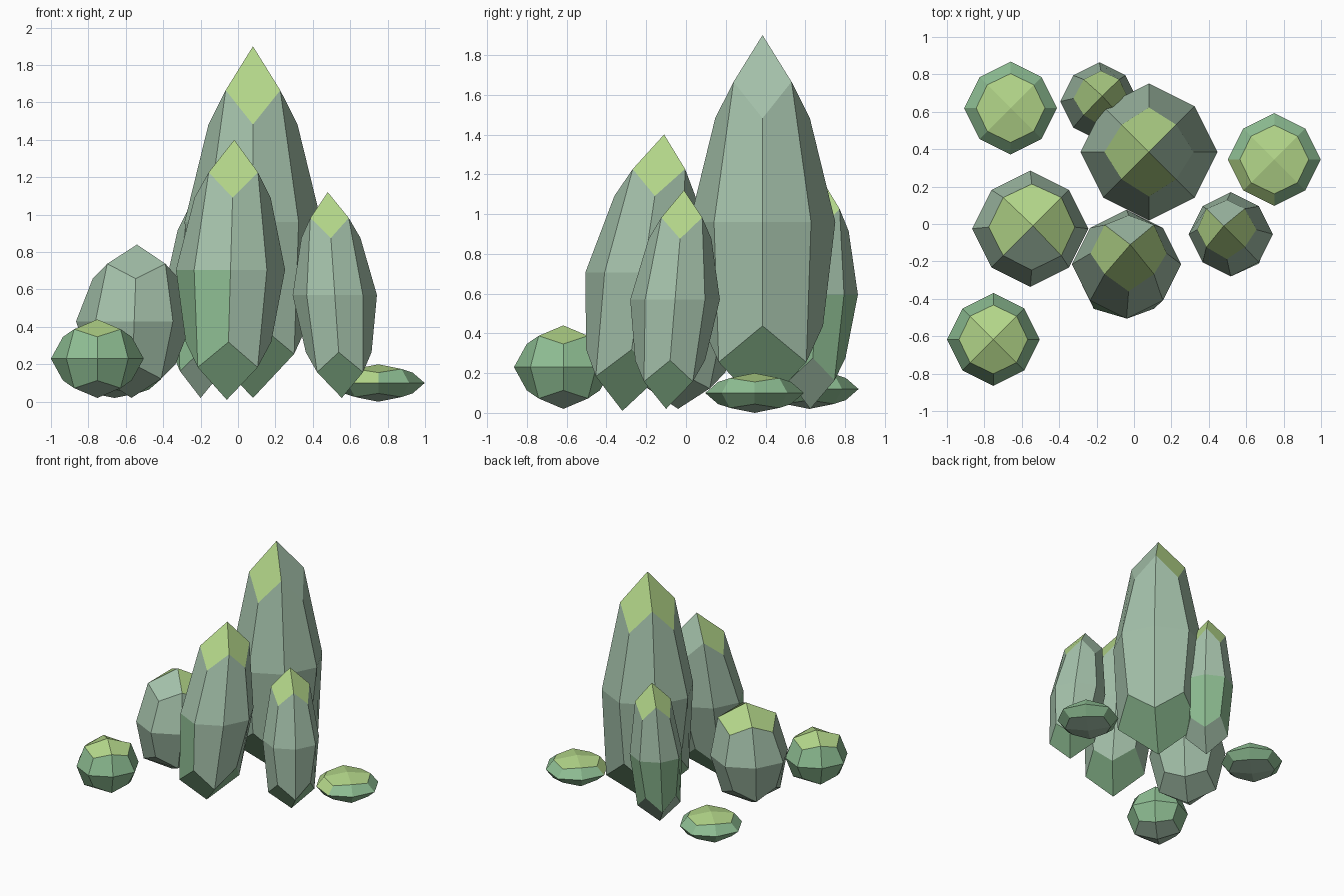
import bpy, bmesh, math
from mathutils import Vector

if "Cube" in bpy.data.objects:
    bpy.data.objects.remove(bpy.data.objects["Cube"])


def material(name, rgb):
    m = bpy.data.materials.new(name)
    m.diffuse_color = (*rgb, 1)
    m.use_nodes = True
    m.node_tree.nodes["Principled BSDF"].inputs["Base Color"].default_value = m.diffuse_color
    return m


STONE, MOSS, LIME = 0, 1, 2
MATS = [material("stone", (0.37, 0.53, 0.40)),
        material("moss", (0.27, 0.51, 0.29)),
        material("lime", (0.45, 0.67, 0.25))]


def layer_of(z):
    # tip kites, upper and lower side rings, base kites
    return "tip" if z > 0.9 else "upper" if z > 0 else "lower" if z > -0.9 else "base"


def rock(name, top, bottom, t, b, colours, patches=()):
    """Once-smoothed tapered cube: t and b are its half widths at top and bottom,
    patches recolour faces of a layer that look towards an angle in degrees."""
    bm = bmesh.new()
    bmesh.ops.create_cube(bm, size=2)
    bmesh.ops.subdivide_edges(bm, edges=bm.edges[:], cuts=1, use_grid_fill=True)

    # colour by layer and direction while the cube is still regular
    for f in bm.faces:
        c = f.calc_center_median()
        layer = layer_of(c.z)
        angle = math.degrees(math.atan2(c.y, c.x)) + 45
        f.material_index = colours[layer]
        for where, towards, mat in patches:
            if where == layer and abs((angle - towards + 180) % 360 - 180) < 40:
                f.material_index = mat

    # smooth the cube, taper it, turn it by 45 degrees and lean its axis
    m = (t + b) / 2
    top, bottom = Vector(top), Vector(bottom)
    for v in bm.verts:
        x, y, z = (round(k) for k in v.co)
        n = abs(x) + abs(y) + abs(z)
        end = t if z > 0 else b
        if z == 0:
            r = m if n == 1 else 0.75 * m
        else:
            r = (2 * end + m) / 4 if n == 2 else (3 * m + 2 * end) / 9
        h = z * (0, 1, 0.75, 5 / 9)[n]
        s = r * math.sqrt(0.5)
        v.co = bottom.lerp(top, (h + 1) / 2) + Vector(((x - y) * s, (x + y) * s, 0))

    bmesh.ops.recalc_face_normals(bm, faces=bm.faces[:])
    mesh = bpy.data.meshes.new(name)
    bm.to_mesh(mesh)
    bm.free()
    for mat in MATS:
        mesh.materials.append(mat)
    bpy.context.collection.objects.link(bpy.data.objects.new(name, mesh))


spire = dict(tip=LIME, upper=STONE, lower=STONE, base=MOSS)
boulder = dict(tip=LIME, upper=STONE, lower=STONE, base=STONE)
mossy = dict(tip=LIME, upper=STONE, lower=MOSS, base=STONE)
pebble = dict(tip=LIME, upper=MOSS, lower=MOSS, base=STONE)

# standing stones
rock("tall_spire", (0.08, 0.385, 1.90), (0.08, 0.385, 0.02), 0.24, 0.45, spire,
     [("tip", 0, STONE)])
rock("middle_spire", (-0.02, -0.11, 1.40), (-0.06, -0.32, 0.01), 0.235, 0.315, spire,
     [("tip", 90, STONE), ("lower", 225, MOSS)])
rock("right_spire", (0.48, -0.01, 1.12), (0.555, -0.10, 0.02), 0.184, 0.241, spire,
     [("tip", 90, STONE)])
rock("back_spire", (-0.17, 0.685, 1.17), (-0.20, 0.625, 0.02), 0.17, 0.225, mossy)
rock("left_boulder", (-0.54, -0.01, 0.84), (-0.57, -0.04, 0.02), 0.293, 0.293, boulder,
     [("tip", 270, STONE)])

# pebbles
rock("front_pebble", (-0.752, -0.617, 0.44), (-0.752, -0.617, 0.02), 0.234, 0.234, pebble)
rock("right_pebble", (0.75, 0.345, 0.20), (0.75, 0.345, 0.0), 0.234, 0.234, pebble,
     [("upper", 225, LIME)])
rock("back_pebble", (-0.66, 0.62, 0.22), (-0.66, 0.62, 0.02), 0.234, 0.234, pebble)
